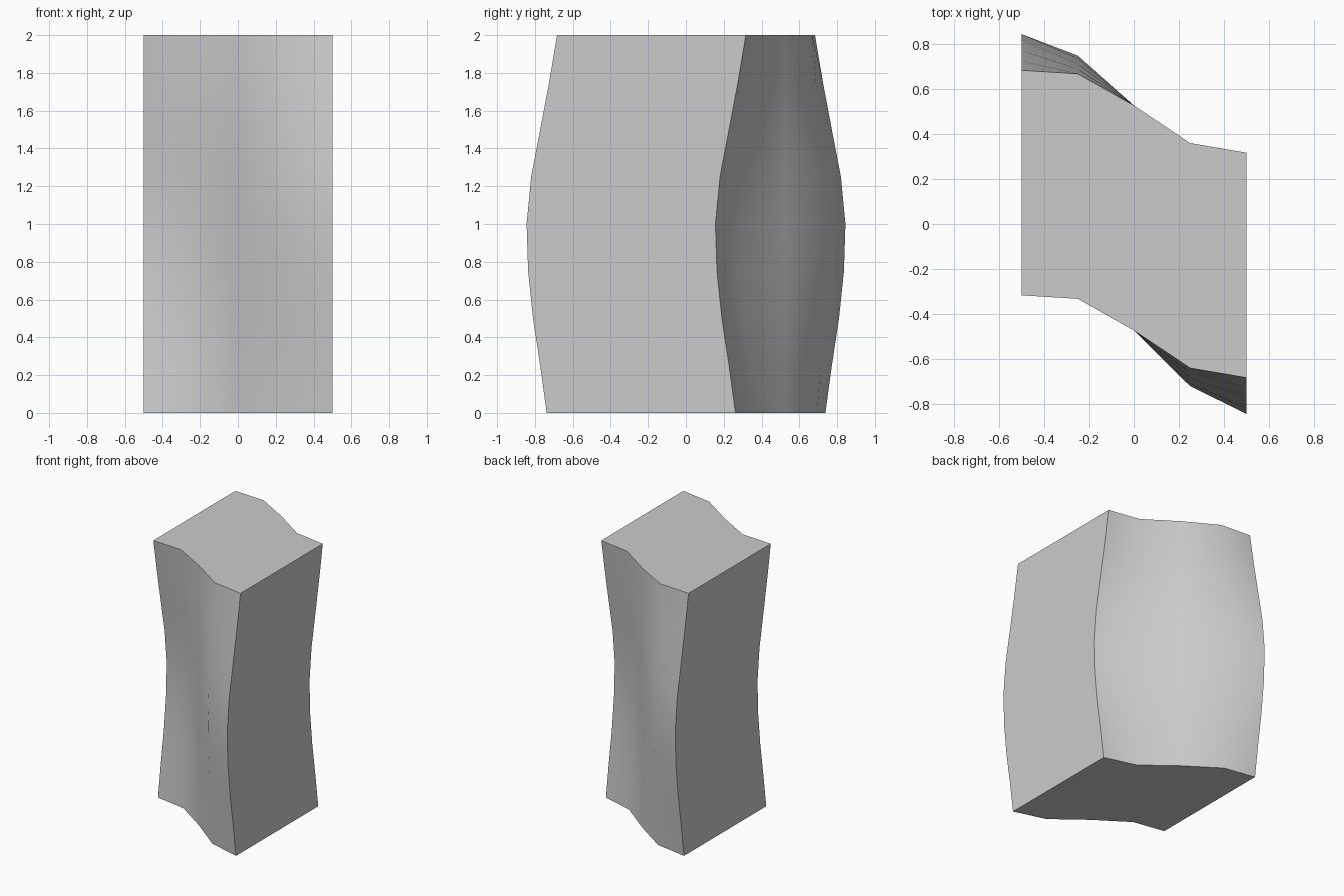
import bpy
import bmesh
from mathutils import Matrix, Vector
import math

cube = bpy.data.objects.get("Cube")
if cube:
    bpy.data.objects.remove(cube, do_unlink=True)

# Plain grey material
grey = bpy.data.materials.new("plain grey")
grey.use_nodes = True
colour = (0.6, 0.6, 0.6, 1)
grey.diffuse_color = colour
grey.node_tree.nodes["Principled BSDF"].inputs["Base Color"].default_value = colour

# Sideways shift of the outer edges at each quarter-unit of height
EDGE_SHIFT = [0.238, 0.272, 0.31, 0.336, 0.344, 0.32, 0.272, 0.225, 0.183]


def wave(x, z):
    """Depth offset of the wavy front and back at a grid point."""
    edge = EDGE_SHIFT[round(z * 4)]
    column = round(abs(x) * 4)
    swing = (0, edge / 2 + 0.0625, edge)[column]
    return -math.copysign(swing, x) + 0.027 * (1 - 2 * abs(x))


# Wavy front sheet
bm = bmesh.new()
stand_up = (Matrix.Translation((0, -0.5, 1))
            @ Matrix.Rotation(math.pi / 2, 4, 'X')
            @ Matrix.Diagonal((0.5, 1, 1, 1)))
bmesh.ops.create_grid(bm, x_segments=4, y_segments=8, size=1, matrix=stand_up)
for v in bm.verts:
    v.co.y += wave(v.co.x, v.co.z)

# Extrude straight back into a solid block
result = bmesh.ops.extrude_face_region(bm, geom=bm.faces[:], use_keep_orig=True)
back = [g for g in result["geom"] if isinstance(g, bmesh.types.BMVert)]
bmesh.ops.translate(bm, verts=back, vec=Vector((0, 1, 0)))
bmesh.ops.recalc_face_normals(bm, faces=bm.faces[:])

mesh = bpy.data.meshes.new("wavy_block")
bm.to_mesh(mesh)
bm.free()
mesh.materials.append(grey)
block = bpy.data.objects.new("wavy_block", mesh)
bpy.context.collection.objects.link(block)

# Smooth waves, sharp block edges
bpy.ops.object.select_all(action='DESELECT')
block.select_set(True)
bpy.context.view_layer.objects.active = block
bpy.ops.object.shade_smooth_by_angle(angle=math.radians(40))
